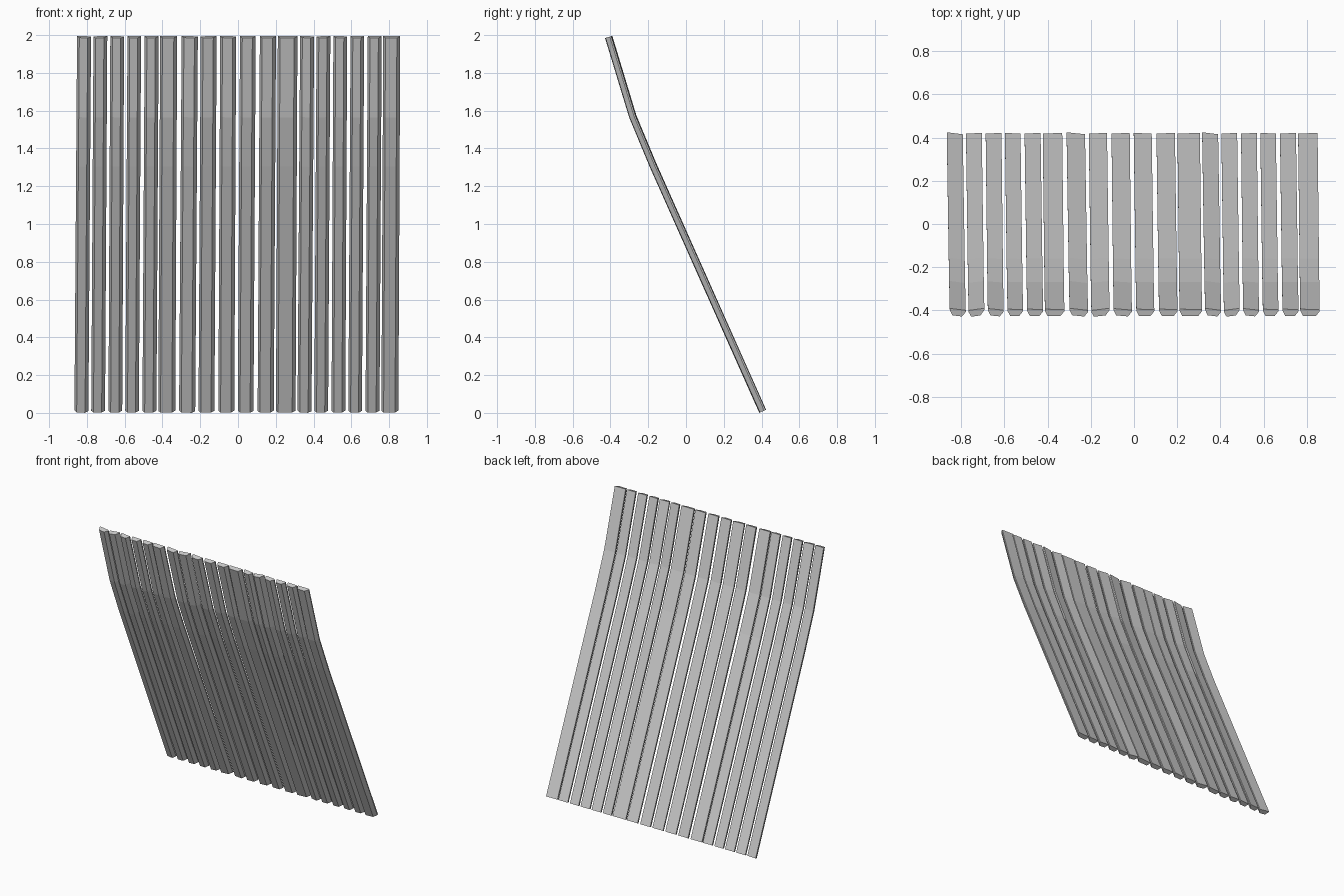
import bpy, bmesh
from mathutils import Vector

if "Cube" in bpy.data.objects:
    bpy.data.objects.remove(bpy.data.objects["Cube"])

# Side path of the panel (y, z): straight below, bending upright near the top
PATH = [(0.405, 0.008), (-0.175, 1.31), (-0.283, 1.57), (-0.41, 1.99)]
T = 0.032  # slat thickness

# Six slat patterns: left, right at the bottom, shift at top, bottom tilt, top tilt
SLATS = [
    (-0.866, -0.792, 0.014, -0.010, -0.010),
    (-0.777, -0.704, 0.012, 0.002, 0.010),
    (-0.686, -0.613, 0.010, 0.003, -0.008),
    (-0.597, -0.525, 0.012, -0.003, -0.002),
    (-0.506, -0.432, 0.012, 0.003, -0.003),
    (-0.422, -0.332, 0.010, 0.004, -0.002),
]


def make_slat(name, left, right, shift, tilt0, tilt1):
    bm = bmesh.new()
    rings = []
    pts = [Vector((0, y, z)) for y, z in PATH]
    w = (right - left) / 2
    for i, p in enumerate(pts):
        d = (pts[min(i + 1, 3)] - pts[max(i - 1, 0)]).normalized()
        n = Vector((0, d.z, -d.y))          # towards the back
        f = p.z / 2
        c = (left + right) / 2 + shift * f
        tilt = tilt0 + (tilt1 - tilt0) * f
        # flat wide back, short sides, chamfered narrower front
        section = [(-w, T / 2), (w, T / 2), (w, T * 0.25),
                   (w - 0.018, -T / 2), (-w + 0.012, -T / 2), (-w, T * 0.25)]
        rings.append([bm.verts.new(p + Vector((c + x, 0, 0))
                                   + n * (h + tilt * x / w / 2))
                      for x, h in section])
    for a, b in zip(rings, rings[1:]):
        for k in range(6):
            j = (k + 1) % 6
            bm.faces.new((a[k], a[j], b[j], b[k]))
    bm.faces.new(rings[0])
    bm.faces.new(rings[-1])
    bmesh.ops.recalc_face_normals(bm, faces=bm.faces)
    me = bpy.data.meshes.new(name)
    bm.to_mesh(me)
    bm.free()
    ob = bpy.data.objects.new(name, me)
    bpy.context.collection.objects.link(ob)


# Three groups of six slats; the middle group is stretched sideways
for g, (start, scale) in enumerate([(-0.866, 1), (-0.312, 1.155), (0.315, 1)]):
    for i, (l, r, s, t0, t1) in enumerate(SLATS):
        make_slat(f"slat_{g * 6 + i + 1}", start + (l + 0.866) * scale,
                  start + (r + 0.866) * scale, s, t0, t1)
